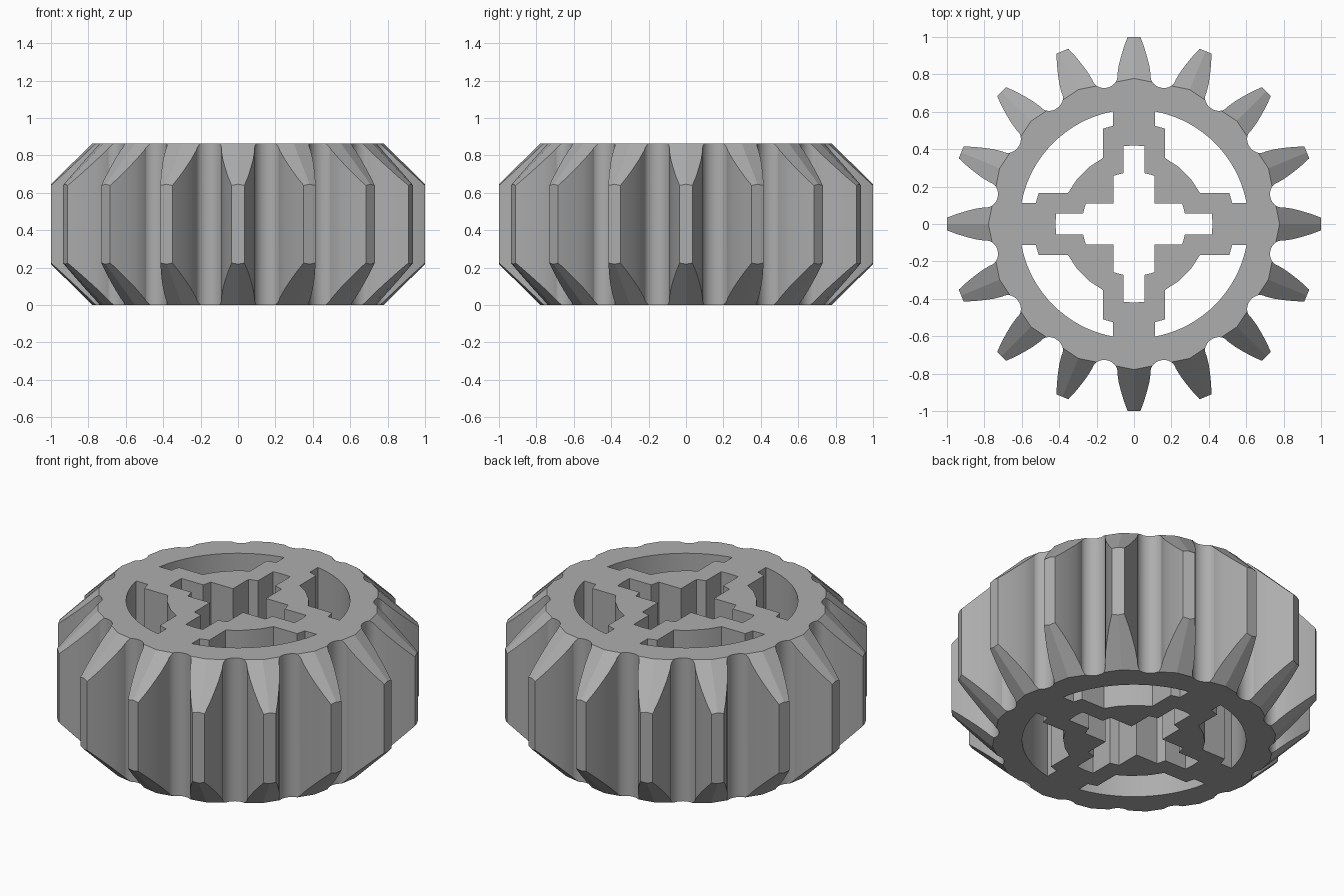
import bpy, bmesh
from math import sin, cos, pi, atan2, hypot

TEETH = 16
HEIGHT = 0.865
STEP = 2 * pi / TEETH

cube = bpy.data.objects.get("Cube")
if cube:
    bpy.data.objects.remove(cube, do_unlink=True)

# Plain grey plastic
grey = bpy.data.materials.new("light_grey")
grey.use_nodes = True
colour = (0.42, 0.42, 0.42, 1)
grey.diffuse_color = colour
grey.node_tree.nodes["Principled BSDF"].inputs["Base Color"].default_value = colour


def turn(points, angle):
    c, s = cos(angle), sin(angle)
    return [(x * c - y * s, x * s + y * c) for x, y in points]


def loft(name, sections):
    """Solids from lists of stacked outlines: [[(outline, z), ...], ...]"""
    bm = bmesh.new()
    for stack in sections:
        rings = [[bm.verts.new((x, y, z)) for x, y in outline] for outline, z in stack]
        bm.faces.new(rings[0][::-1])
        bm.faces.new(rings[-1])
        for low, high in zip(rings, rings[1:]):
            n = len(low)
            for i in range(n):
                j = (i + 1) % n
                bm.faces.new((low[i], low[j], high[j], high[i]))
    bmesh.ops.recalc_face_normals(bm, faces=bm.faces)
    mesh = bpy.data.meshes.new(name)
    bm.to_mesh(mesh)
    bm.free()
    mesh.materials.append(grey)
    obj = bpy.data.objects.new(name, mesh)
    bpy.context.collection.objects.link(obj)
    return obj


def prism(outline):
    return [(outline, -0.1), (outline, HEIGHT + 0.1)]


def combine(target, tool, operation):
    tool.hide_render = True
    mod = target.modifiers.new(operation, "BOOLEAN")
    mod.operation = operation
    mod.solver = "EXACT"
    mod.object = tool
    bpy.context.view_layer.objects.active = target
    bpy.ops.object.modifier_apply(modifier=mod.name)
    bpy.data.objects.remove(tool, do_unlink=True)


# Toothed outline: one curved tooth and one rounded valley, repeated
flank = [(0.85, 0.081), (0.9, 0.068), (0.95, 0.053), (1.0, 0.034)]
tooth = [(r, -w) for r, w in flank] + flank[::-1]
arc = [pi * i / 14 for i in range(15)]
valley = turn([(0.8 - 0.057 * sin(t), -0.068 * cos(t)) for t in arc], STEP / 2)
outline = []
for i in range(TEETH):
    outline += turn(tooth + valley, i * STEP)
gear = loft("gear_wheel", [prism(outline)])

# Bevel both ends with a faceted double cone
def polygon(radius):
    return [(radius * cos(i * STEP), radius * sin(i * STEP)) for i in range(TEETH)]

bevel = loft("bevel_cutter", [[(polygon(0.778), 0), (polygon(1.217), HEIGHT / 2),
                               (polygon(0.778), HEIGHT)]])
combine(gear, bevel, "INTERSECT")

# Four pockets between the spokes
step_edge = [(0.525, 0.112), (0.51, 0.165), (0.353, 0.165), (0.308, 0.235)]
inner = step_edge + [(y, x) for x, y in step_edge[::-1]]
rim = 0.612
start = atan2(0.112, 0.602)
sweep = pi / 2 - 2 * start
outer = [(rim * cos(start + sweep * i / 20), rim * sin(start + sweep * i / 20))
         for i in range(21)]
pocket = outer + inner[::-1]
pockets = loft("pocket_cutter", [prism(turn(pocket, k * pi / 2)) for k in range(4)])
combine(gear, pockets, "DIFFERENCE")

# Stepped cross-shaped axle hole
arm = [(0.11, -0.11), (0.258, -0.11), (0.272, -0.057), (0.416, -0.057), (0.42, 0),
       (0.416, 0.057), (0.272, 0.057), (0.258, 0.11)]
cross = []
for k in range(4):
    cross += turn(arm, k * pi / 2)
combine(gear, loft("axle_cutter", [prism(cross)]), "DIFFERENCE")

# Smooth the curved flanks and keep the bevels crisp
bpy.ops.object.select_all(action="DESELECT")
gear.select_set(True)
bpy.context.view_layer.objects.active = gear
bpy.ops.object.shade_smooth_by_angle(angle=0.26)
